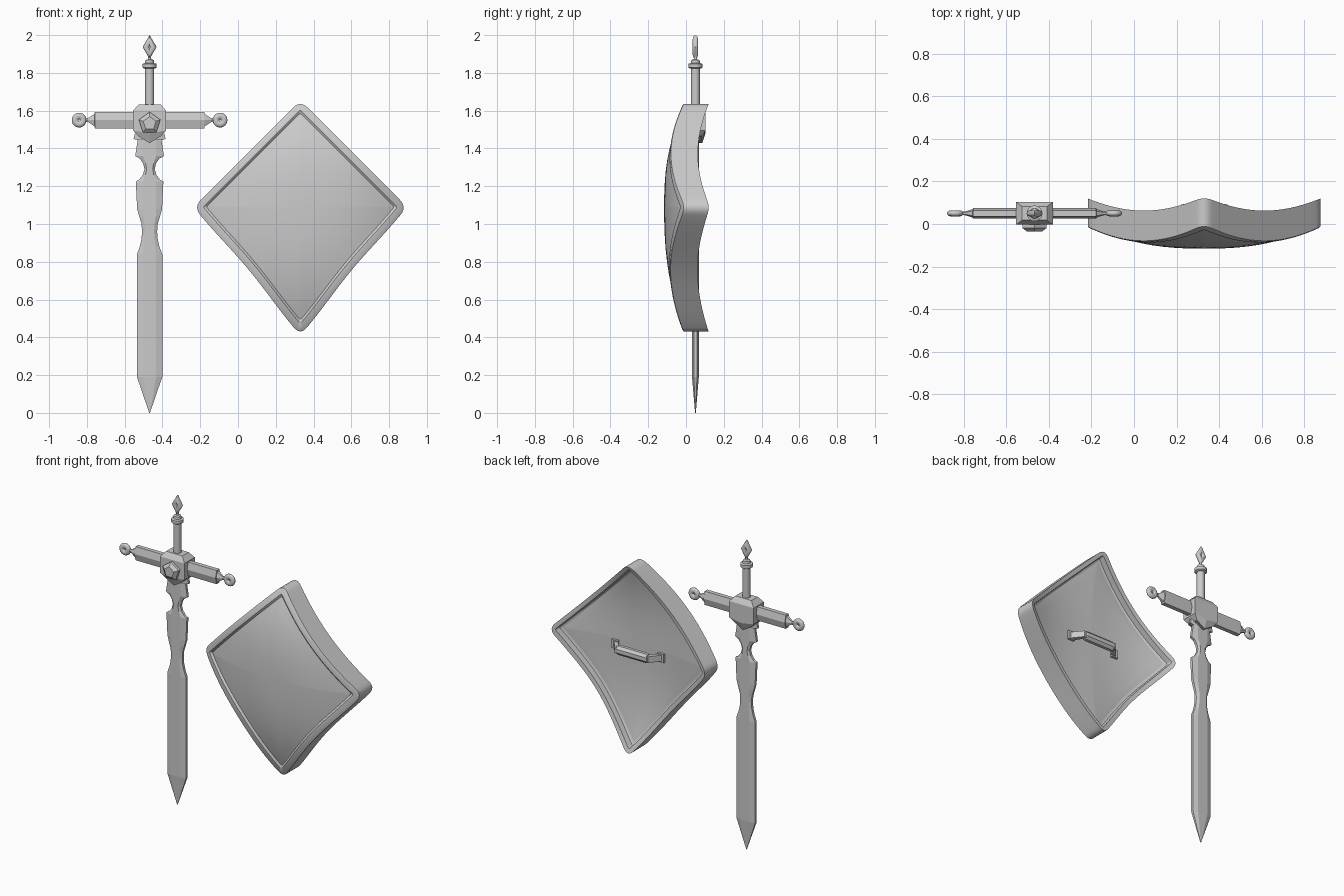
import bpy, bmesh, math
from mathutils import Vector

if "Cube" in bpy.data.objects:
    bpy.data.objects.remove(bpy.data.objects["Cube"])

SX, SY, GZ = -0.468, 0.05, 1.55       # sword axis and guard height
CX, CZ = 0.33, 1.09                   # shield centre


def shade(ob, deg):
    bpy.ops.object.select_all(action='DESELECT')
    ob.select_set(True)
    bpy.context.view_layer.objects.active = ob
    bpy.ops.object.shade_smooth_by_angle(angle=math.radians(deg))


def loft(name, rings, smooth=None):
    """Bridge equal-length vertex rings and cap both ends."""
    bm = bmesh.new()
    vs = [[bm.verts.new(p) for p in r] for r in rings]
    n = len(vs[0])
    for a, b in zip(vs, vs[1:]):
        for i in range(n):
            j = (i + 1) % n
            bm.faces.new((a[i], a[j], b[j], b[i]))
    bm.faces.new(vs[0])
    bm.faces.new(vs[-1])
    bmesh.ops.remove_doubles(bm, verts=bm.verts, dist=1e-5)
    bmesh.ops.recalc_face_normals(bm, faces=bm.faces)
    me = bpy.data.meshes.new(name)
    bm.to_mesh(me)
    bm.free()
    ob = bpy.data.objects.new(name, me)
    bpy.context.collection.objects.link(ob)
    if smooth:
        shade(ob, smooth)
    return ob


def lathe(name, profile, sides=20):
    """Turned part on the sword axis from (radius, z) points."""
    return loft(name, [[(SX + r * math.cos(2 * math.pi * i / sides),
                         SY + r * math.sin(2 * math.pi * i / sides), z)
                        for i in range(sides)] for r, z in profile], 35)


# Blade: flat-ridged section following the notched outline (z, half width)
outline = [(0.0, 0.002), (0.19, 0.067), (0.84, 0.067), (0.88, 0.052), (0.92, 0.043),
           (0.96, 0.04), (1.0, 0.043), (1.04, 0.055), (1.08, 0.066), (1.225, 0.073),
           (1.235, 0.055), (1.26, 0.036), (1.29, 0.027), (1.32, 0.034), (1.345, 0.05),
           (1.36, 0.076), (1.445, 0.063), (1.45, 0.085), (1.48, 0.078)]
rings = []
for z, w in outline:
    c = min(0.035, w * 0.6)
    t = 0.002 if z == 0 else 0.018
    e = t * 0.45
    rings.append([(SX + x, SY + y, z) for x, y in
                  ((-w, -e), (-c, -t), (c, -t), (w, -e), (w, e), (c, t), (-c, t), (-w, e))])
loft("blade", rings)

# Guard block: box with sloped shoulders and a pointed lower edge
loft("guard_block", [[(SX - w, SY - d, z), (SX, SY - d, z - v), (SX + w, SY - d, z),
                      (SX + w, SY + d, z), (SX, SY + d, z - v), (SX - w, SY + d, z)]
                     for w, d, z, v in ((0.058, 0.032, 1.633, 0), (0.087, 0.053, 1.6, 0),
                                        (0.087, 0.053, 1.495, 0.015), (0.06, 0.036, 1.465, 0.037))])

# Five-sided gem on the guard
loft("guard_gem", [[(SX + r * math.sin(k * math.tau / 5), y, GZ - 0.017 + r * math.cos(k * math.tau / 5))
                    for k in range(5)]
                   for r, y in ((0.06, 0.01), (0.06, -0.019), (0.036, -0.036))])

# Guard arms with dimpled ring ends
hexa = [(1, 0), (0.55, 1), (-0.55, 1), (-1, 0), (-0.55, -1), (0.55, -1)]
for side, tag in ((-1, "left"), (1, "right")):
    loft("guard_arm_" + tag,
         [[(SX + side * x, SY + ry * a, GZ + rz * b) for a, b in hexa]
          for x, ry, rz in ((0.04, 0.025, 0.044), (0.29, 0.025, 0.044), (0.291, 0.02, 0.033),
                            (0.325, 0.009, 0.011), (0.345, 0.008, 0.009))])
    bpy.ops.mesh.primitive_torus_add(major_radius=0.0215, minor_radius=0.0175, major_segments=24,
                                     minor_segments=12, location=(SX + side * 0.373, SY, GZ),
                                     rotation=(math.pi / 2, 0, 0))
    ring = bpy.context.object
    ring.name = "arm_ring_" + tag
    ring.scale = (1, 1, 0.8)
    shade(ring, 40)

# Grip and collar
lathe("grip", [(0.024, 1.6), (0.024, 1.83)])
lathe("collar", [(0.028, 1.822), (0.037, 1.828), (0.037, 1.848), (0.024, 1.852),
                 (0.022, 1.868), (0.009, 1.872), (0.008, 1.888)])

# Diamond-shaped finial with a sunken middle
bpy.ops.mesh.primitive_torus_add(major_radius=0.54, minor_radius=0.46, major_segments=4, minor_segments=10)
fin = bpy.context.object
fin.name = "finial"
for v in fin.data.vertices:
    x, y, z = v.co
    v.co = (SX + x * 0.037, SY + z * 0.033, 1.937 + y * 0.063)
fin.data.update()
shade(fin, 40)


# Shield outline: kite with rounded corners
def kite(r):
    cs = [Vector(p) for p in ((0, 0.565), (0.565, 0), (0, -0.68), (-0.565, 0))]
    pts = []
    for i in range(4):
        p, c, n = cs[i - 1], cs[i], cs[(i + 1) % 4]
        a, b = c + (p - c).normalized() * r, c + (n - c).normalized() * r
        for k in range(7):
            t = k / 6
            pts.append(a * (1 - t) ** 2 + c * 2 * t * (1 - t) + b * t * t)
        nb = n + (c - n).normalized() * r
        for k in range(1, 16):
            t = k / 16
            q = b.lerp(nb, t)
            if i in (1, 2):                       # lower edges sweep in slightly
                q *= 1 - 0.028 * math.sin(math.pi * t) ** 2
            pts.append(q)
    return pts


def dome(x, z):
    u, v = abs(x) / 0.548, abs(z) / (0.545 if z > 0 else 0.66)
    return -0.1 * (1 - min(u, 1) ** 2.6) * (1 - min(v, 1) ** 2.6)


# Shield: (scale, depth offset, dome factor) from front centre, over the rim, to back centre
steps = [0.001] + [0.88 * k / 10 for k in range(1, 11)]
section = [(s, -0.016 + 0.015 * (s / 0.88) ** 2, 1) for s in steps]
section += [(0.91, -0.013, 1), (0.985, -0.015, 1), (1, -0.012, 1), (1, 0.12, 0.85), (0.935, 0.12, 0.85),
            (0.925, 0.085, 0.85), (0.9, 0.08, 0.85)]
section += [(s, 0.092 - 0.014 * s * s, 0.85) for s in reversed(steps)]
outer, inner = kite(0.055), kite(0.012)
loft("shield", [[(CX + p.x * s, dome(p.x * s, p.y * s) * f + o, CZ + p.y * s)
                 for p in (outer if s > 0.95 else inner)]
                for s, o, f in section], 32)

# Shield handle: bent strap, thick grip bar and feet
HY, HZ = 0.034, CZ - 0.035
strap = [(-0.16, -0.035), (-0.145, -0.02), (-0.11, 0.022), (0.11, 0.022), (0.145, -0.02), (0.16, -0.035),
         (0.18, -0.02), (0.165, -0.005), (0.12, 0.052), (-0.12, 0.052), (-0.165, -0.005), (-0.18, -0.02)]
loft("handle_strap", [[(CX + x, HY + y, HZ + z) for x, y in strap] for z in (-0.02, 0.02)])
loft("handle_grip", [[(CX + x, HY + 0.035 + r * math.cos(math.tau * (k + 0.5) / 8),
                       HZ + 1.2 * r * math.sin(math.tau * (k + 0.5) / 8)) for k in range(8)]
                     for x, r in ((-0.11, 0.023), (-0.1, 0.026), (0.1, 0.026), (0.11, 0.023))])
for s, tag in ((-1, "left"), (1, "right")):
    bpy.ops.mesh.primitive_cube_add(size=1, location=(CX + s * 0.165, HY - 0.025, HZ))
    bpy.context.object.scale = (0.045, 0.03, 0.055)
    bpy.context.object.name = "handle_foot_" + tag
